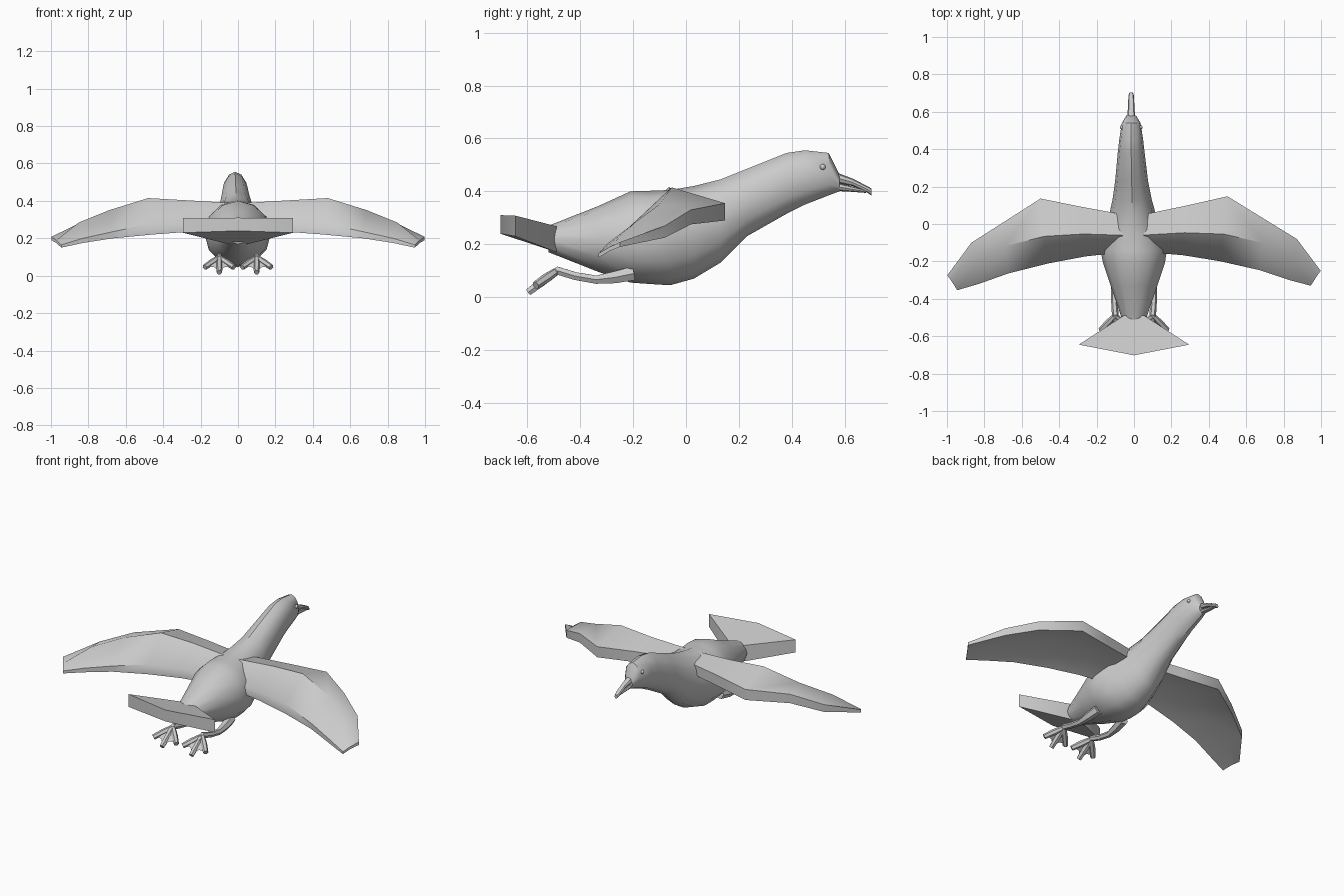
import bpy, bmesh
from math import sin, cos, pi, radians
from mathutils import Vector

if "Cube" in bpy.data.objects:
    bpy.data.objects.remove(bpy.data.objects["Cube"])


def finish(name, bm, angle=40):
    bmesh.ops.recalc_face_normals(bm, faces=bm.faces)
    mesh = bpy.data.meshes.new(name)
    bm.to_mesh(mesh)
    bm.free()
    ob = bpy.data.objects.new(name, mesh)
    bpy.context.collection.objects.link(ob)
    bpy.ops.object.select_all(action='DESELECT')
    ob.select_set(True)
    bpy.context.view_layer.objects.active = ob
    bpy.ops.object.shade_smooth_by_angle(angle=radians(angle))
    return ob


def loft(name, rings, angle=40):
    """Skin a list of equal-length point rings and cap both ends."""
    bm = bmesh.new()
    vs = [[bm.verts.new(p) for p in r] for r in rings]
    n = len(rings[0])
    for a, b in zip(vs, vs[1:]):
        for i in range(n):
            j = (i + 1) % n
            bm.faces.new((a[i], a[j], b[j], b[i]))
    bm.faces.new(vs[0])
    bm.faces.new(vs[-1])
    return finish(name, bm, angle)


def y_ring(y, zb, zt, hw, x=0, n=12):
    zc, hz = (zb + zt) / 2, (zt - zb) / 2
    return [(x + hw * sin(2 * pi * i / n), y, zc + hz * cos(2 * pi * i / n)) for i in range(n)]


def tube(name, pts, n=6):
    """Tube along (x, y, z, radius) points."""
    rings = []
    for i, p in enumerate(pts):
        a, b = pts[max(i - 1, 0)], pts[min(i + 1, len(pts) - 1)]
        d = (Vector(b[:3]) - Vector(a[:3])).normalized()
        u = d.cross(Vector((0, 0, 1))).normalized()
        v = u.cross(d)
        rings.append([Vector(p[:3]) + p[3] * (u * cos(2 * pi * k / n) + v * sin(2 * pi * k / n))
                      for k in range(n)])
    return loft(name, rings)


# Body, neck and head: y, bottom, top, half width
body = [(-.52, .17, .27, .06), (-.33, .095, .345, .125), (-.21, .055, .40, .165),
        (-.14, .05, .402, .178), (-.06, .045, .405, .16), (.03, .07, .42, .13),
        (.13, .13, .445, .105), (.23, .23, .485, .088), (.38, .315, .545, .072),
        (.45, .35, .555, .064), (.54, .385, .545, .05), (.58, .40, .465, .026)]
loft("body", [y_ring(*s, x=-.015 * max(0, min(1, (s[0] + .2) / .5))) for s in body])

# Beak, slightly open
loft("upper_beak", [y_ring(*s, x=-.015, n=8) for s in
     [(.56, .432, .475, .022), (.63, .42, .448, .017), (.685, .395, .42, .015), (.702, .384, .41, .01)]])
loft("lower_beak", [y_ring(*s, x=-.015, n=8) for s in
     [(.56, .402, .436, .02), (.63, .398, .418, .015), (.68, .394, .404, .01)]])

# Fanned tail: half outline of top and bottom, joined down the middle
bm = bmesh.new()
outline = [(-.055, -.49), (-.295, -.645), (0, -.702), (.295, -.645), (.055, -.49)]
top = [bm.verts.new((x, y, z)) for (x, y), z in zip(outline, (.268, .308, .31, .308, .268))]
low = [bm.verts.new((x, y, z)) for (x, y), z in zip(outline, (.17, .23, .24, .23, .17))]
for i in range(5):
    j = (i + 1) % 5
    bm.faces.new((top[i], top[j], low[j], low[i]))
for r in (top, low):
    bm.faces.new((r[0], r[1], r[2]))
    bm.faces.new((r[0], r[2], r[4]))
    bm.faces.new((r[2], r[3], r[4]))
finish("tail", bm)

# Wing sections: x lead, x trail, lead (y, top, bottom), ridge (y, top, bottom), trail (y, top, bottom)
wing = [(.05, .05, (.05, .37, .31), (-.06, .39, .28), (-.15, .29, .245)),
        (.28, .26, (.095, .365, .30), (-.05, .403, .30), (-.17, .29, .235)),
        (.50, .46, (.142, .355, .29), (-.06, .415, .305), (-.205, .28, .22)),
        (.71, .67, (.01, .33, .275), (-.11, .35, .27), (-.255, .235, .20)),
        (.87, .83, (-.09, .27, .225), (-.20, .285, .225), (-.31, .20, .175)),
        (.998, .945, (-.262, .208, .19), (-.30, .19, .175), (-.342, .165, .15))]
for side, s in (("left", -1), ("right", 1)):
    rings = []
    for xl, xt, le, mid, te in wing:
        dy = s * .012 * xl
        xm = (xl + xt) / 2
        rings.append([(s * x, p[0] + dy, p[k]) for x, p, k in
                      ((xl, le, 1), (xm, mid, 1), (xt, te, 1), (xt, te, 2), (xm, mid, 2), (xl, le, 2))])
    loft(side + "_wing", rings, 50)

    # Trailing leg
    tube(side + "_leg", [(s * .09, -.2, .09, .03), (s * .1, -.27, .075, .026), (s * .105, -.34, .066, .018),
                         (s * .105, -.42, .08, .017), (s * .1, -.485, .1, .018), (s * .1, -.52, .075, .018)])

    # Three toes and the web between them
    hub = (s * .1, -.49, .098)
    tips = [(.178, -.568, .045), (.1, -.597, .018), (.022, -.568, .045)]
    for i, (x, y, z) in enumerate(tips):
        mid = [(a + b) / 2 for a, b in zip(hub, (s * x, y, z))]
        tube(f"{side}_toe_{i + 1}", [(*hub, .014), (*mid, .018), (s * x, y, z, .015)])
    web = [(.1, -.49, .1), (.16, -.55, .057), (.128, -.555, .055), (.1, -.58, .033),
           (.072, -.555, .055), (.04, -.55, .057)]
    loft(side + "_web", [[(s * x, y + d, z + d) for x, y, z in web] for d in (-.009, .009)])

    # Eye
    bm = bmesh.new()
    bmesh.ops.create_uvsphere(bm, u_segments=10, v_segments=6, radius=.011)
    bmesh.ops.translate(bm, verts=bm.verts, vec=(s * .05 - .015, .517, .492))
    finish(side + "_eye", bm)
